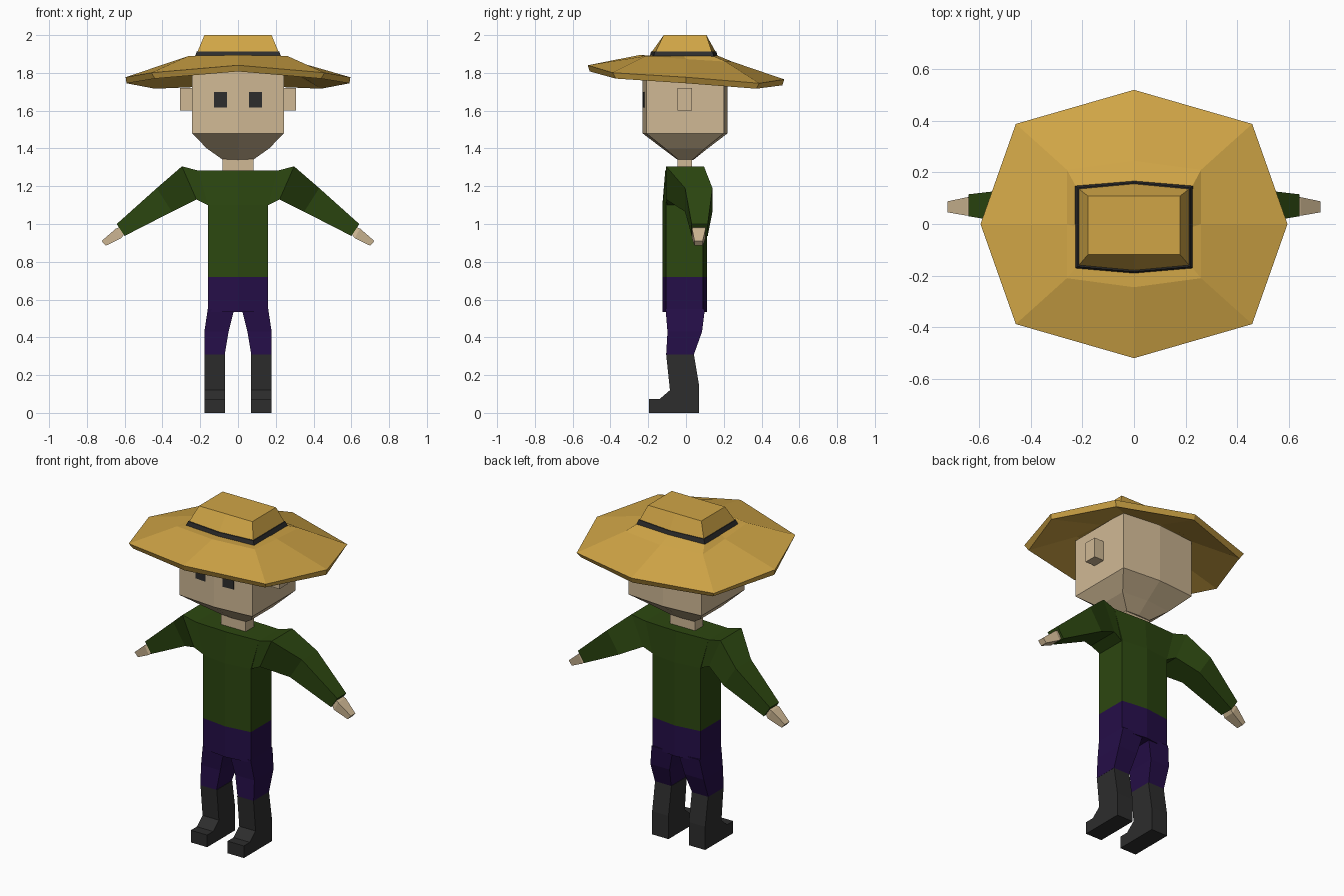
import bpy
import bmesh

default_cube = bpy.data.objects.get("Cube")
if default_cube:
    bpy.data.objects.remove(default_cube, do_unlink=True)


def make_material(name, srgb):
    linear = [((c / 255 + 0.055) / 1.055) ** 2.4 for c in srgb] + [1.0]
    material = bpy.data.materials.new(name)
    material.use_nodes = True
    material.diffuse_color = linear
    material.node_tree.nodes["Principled BSDF"].inputs["Base Color"].default_value = linear
    return material


skin = make_material("skin", (208, 185, 149))
straw = make_material("straw", (208, 165, 70))
green = make_material("green_cloth", (44, 71, 16))
purple = make_material("purple_cloth", (37, 14, 72))
charcoal = make_material("charcoal", (45, 45, 45))


def loft(name, rings, material, mirrored=False, start_cap=True, end_cap=True):
    """Skin a list of equal-length point rings with flat faces."""
    bm = bmesh.new()
    loops = [[bm.verts.new(point) for point in ring] for ring in rings]
    count = len(loops[0])
    for lower, upper in zip(loops, loops[1:]):
        for i in range(count):
            j = (i + 1) % count
            bm.faces.new((lower[i], lower[j], upper[j], upper[i]))
    if start_cap:
        bm.faces.new(loops[0][::-1])
    if end_cap:
        bm.faces.new(loops[-1])
    bmesh.ops.recalc_face_normals(bm, faces=bm.faces)
    mesh = bpy.data.meshes.new(name)
    bm.to_mesh(mesh)
    bm.free()
    mesh.materials.append(material)
    part = bpy.data.objects.new(name, mesh)
    bpy.context.collection.objects.link(part)
    if mirrored:
        mirror = part.modifiers.new("Mirror", 'MIRROR')
        mirror.use_mirror_merge = False
    return part


def hexagon(half_width, front, back, z, bulge=0.02):
    """Level ring whose front and back are pushed out at the middle."""
    w = half_width
    return [(-w, front, z), (0, front - bulge, z), (w, front, z),
            (w, back, z), (0, back + bulge, z), (-w, back, z)]


def box_ring(inner, outer, front, back, z):
    """Level rectangular ring."""
    return [(inner, front, z), (outer, front, z), (outer, back, z), (inner, back, z)]


def limb_ring(top, bottom, front, back):
    """Slanted ring across an arm; top and bottom are (x, z)."""
    (xt, zt), (xb, zb) = top, bottom
    return [(xt, front, zt), (xt, back, zt), (xb, back, zb), (xb, front, zb)]


def octagon(side, corner, middle, z_side, z_corner, z_middle, tilt=0.072, shift=0.0):
    """Hat ring of eight points, leaning down toward the back."""
    cx, cy = corner
    flat = [(0, -middle, z_middle), (cx, -cy, z_corner), (side, 0, z_side), (cx, cy, z_corner),
            (0, middle, z_middle), (-cx, cy, z_corner), (-side, 0, z_side), (-cx, -cy, z_corner)]
    return [(x, y + shift, z - tilt * y) for x, y, z in flat]


# Head with tapered jaw, and neck
loft("head", [
    hexagon(0.08, -0.04, 0.035, 1.34, 0.005),
    hexagon(0.165, -0.11, 0.1, 1.4, 0.015),
    hexagon(0.243, -0.21, 0.2, 1.48),
    hexagon(0.243, -0.21, 0.2, 1.83),
], skin)
loft("neck", [box_ring(-0.083, 0.083, -0.045, 0.032, z) for z in (1.27, 1.36)], skin)
loft("ears", [box_ring(0.23, 0.308, -0.045, 0.032, z) for z in (1.6, 1.72)], skin, True)


# Eyes: thin plates following the slanted face
def eye_ring(z):
    face_y = lambda x: -0.23 + 0.02 * x / 0.243
    near, far = 0.058, 0.127
    return [(near, face_y(near) - 0.004, z), (far, face_y(far) - 0.004, z),
            (far, face_y(far) + 0.003, z), (near, face_y(near) + 0.003, z)]


loft("eyes", [eye_ring(z) for z in (1.617, 1.7)], charcoal, True)

# Hat: brim from underside to crown base, then band and crown
loft("hat_brim", [
    octagon(0.24, (0.24, 0.2), 0.23, 1.84, 1.84, 1.845),
    octagon(0.59, (0.44, 0.372), 0.51, 1.745, 1.743, 1.771),
    octagon(0.595, (0.458, 0.388), 0.52, 1.777, 1.773, 1.803),
    octagon(0.26, (0.26, 0.21), 0.245, 1.873, 1.875, 1.877),
    octagon(0.224, (0.224, 0.155), 0.178, 1.89, 1.89, 1.892, 0, -0.012),
], straw)
loft("hat_band", [
    hexagon(0.228, -0.172, 0.148, 1.887),
    hexagon(0.218, -0.165, 0.14, 1.914),
], charcoal)
loft("hat_crown", [
    hexagon(0.214, -0.16, 0.136, 1.913),
    hexagon(0.178, -0.118, 0.108, 2.0, 0),
], straw)

# Sweater: torso and sleeves
loft("torso", [
    hexagon(0.16, -0.105, 0.09, 0.72),
    hexagon(0.16, -0.105, 0.09, 1.1),
    hexagon(0.21, -0.1, 0.085, 1.283, 0.01),
], green)
loft("sleeves", [
    limb_ring((0.21, 1.283), (0.16, 1.1), -0.1, 0.085),
    limb_ring((0.297, 1.305), (0.22, 1.13), -0.105, 0.095),
    limb_ring((0.43, 1.19), (0.35, 1.065), -0.005, 0.14),
    limb_ring((0.642, 1.0), (0.6, 0.937), 0.03, 0.115),
], green, True, start_cap=False)
loft("hands", [
    limb_ring((0.62, 0.985), (0.6, 0.95), 0.04, 0.1),
    limb_ring((0.646, 0.976), (0.618, 0.925), 0.032, 0.104),
    limb_ring((0.722, 0.91), (0.7, 0.885), 0.045, 0.088),
], skin, True)

# Trousers: hips and legs
loft("hips", [
    hexagon(0.16, -0.105, 0.09, 0.535),
    hexagon(0.16, -0.105, 0.09, 0.72),
], purple)
loft("trouser_legs", [
    box_ring(0.07, 0.178, -0.105, 0.042, 0.31),
    box_ring(0.05, 0.178, -0.098, 0.085, 0.43),
    box_ring(0.02, 0.16, -0.108, 0.1, 0.55),
], purple, True)

# Boots: side profile extruded across the foot
boot_profile = [(0.07, 0), (0.07, 0.14), (0.042, 0.31), (-0.105, 0.31),
                (-0.085, 0.12), (-0.14, 0.073), (-0.197, 0.073), (-0.197, 0)]
loft("boots", [[(x, y, z) for y, z in boot_profile] for x in (0.068, 0.177)], charcoal, True)
